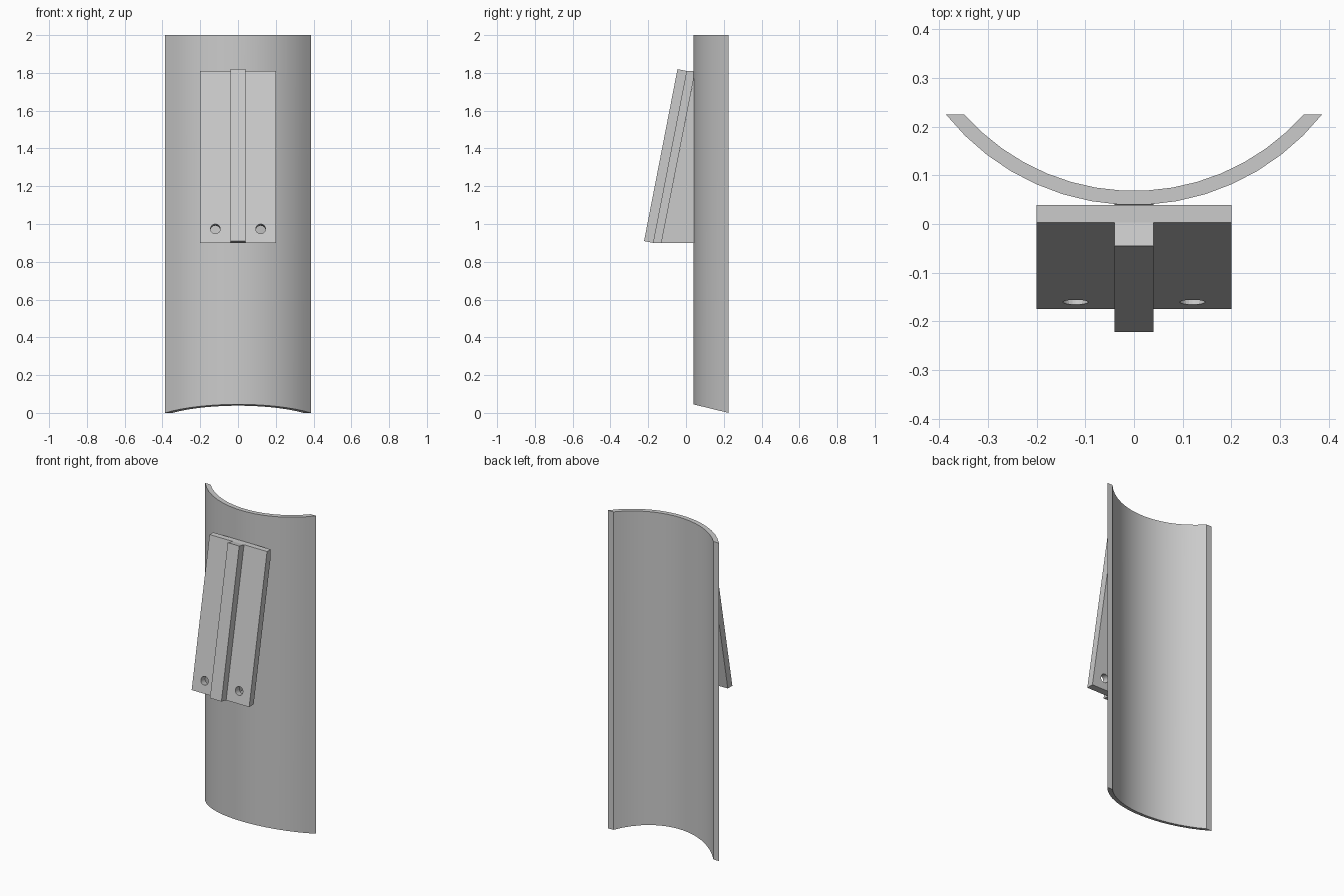
import bpy
import bmesh
import math
from mathutils import Vector, Matrix

if "Cube" in bpy.data.objects:
    bpy.data.objects.remove(bpy.data.objects["Cube"])

grey = bpy.data.materials.new("plain grey")
grey.use_nodes = True
COLOR = (0.6, 0.6, 0.6, 1.0)
grey.diffuse_color = COLOR
grey.node_tree.nodes["Principled BSDF"].inputs["Base Color"].default_value = COLOR


def extrude(name, outline, offset):
    """Solid made by sweeping a closed planar outline along an offset."""
    bm = bmesh.new()
    face = bm.faces.new([bm.verts.new(p) for p in outline])
    swept = bmesh.ops.extrude_face_region(bm, geom=[face])["geom"]
    verts = [g for g in swept if isinstance(g, bmesh.types.BMVert)]
    bmesh.ops.translate(bm, vec=offset, verts=verts)
    bmesh.ops.recalc_face_normals(bm, faces=bm.faces)
    mesh = bpy.data.meshes.new(name)
    bm.to_mesh(mesh)
    bm.free()
    mesh.materials.append(grey)
    obj = bpy.data.objects.new(name, mesh)
    bpy.context.collection.objects.link(obj)
    return obj


def side_profile(name, points, half_width):
    """Part with a side outline (y, z), centred across x."""
    return extrude(name, [(-half_width, y, z) for y, z in points],
                   Vector((2 * half_width, 0, 0)))


# Curved shell: two arcs trimmed by a flat back plane
CENTER_Y, BACK_Y, FRONT_Y = 0.533, 0.225, 0.04


def arc(radius, count=16):
    limit = math.acos((CENTER_Y - BACK_Y) / radius)
    angles = [limit * (2 * i / (count - 1) - 1) for i in range(count)]
    return [(radius * math.sin(a), CENTER_Y - radius * math.cos(a), 0) for a in angles]


shell = extrude("curved_shell", arc(0.494) + arc(0.465)[::-1], Vector((0, 0, 2)))
# Slanted lower edge
for v in shell.data.vertices:
    if v.co.z < 1:
        v.co.z = 0.045 * (BACK_Y - v.co.y) / (BACK_Y - FRONT_Y)
bpy.context.view_layer.objects.active = shell
shell.select_set(True)
bpy.ops.object.shade_smooth_by_angle(angle=math.radians(30))
shell.select_set(False)

# Tilted plate, its raised centre rib and the wedge holding it to the shell
plate = side_profile("tilted_plate", [(-0.175, 0.9), (-0.13, 0.9), (0.039, 1.76),
                                      (0.039, 1.81), (0.003, 1.81)], 0.2)
side_profile("centre_rib", [(-0.222, 0.91), (-0.175, 0.9),
                            (0.003, 1.81), (-0.045, 1.82)], 0.04)
side_profile("support_wedge", [(-0.13, 0.9), (0.045, 0.9), (0.045, 1.79)], 0.04)

# Two screw holes square to the plate
tilt = math.atan2(0.178, 0.91)
for side in (-1, 1):
    bm = bmesh.new()
    bmesh.ops.create_cone(bm, cap_ends=True, segments=24, radius1=0.026,
                          radius2=0.026, depth=0.2,
                          matrix=Matrix.Translation((side * 0.12, -0.14, 0.97))
                          @ Matrix.Rotation(math.pi / 2 - tilt, 4, 'X'))
    mesh = bpy.data.meshes.new("hole_cutter")
    bm.to_mesh(mesh)
    bm.free()
    mesh.materials.append(grey)
    cutter = bpy.data.objects.new("hole_cutter", mesh)
    bpy.context.collection.objects.link(cutter)
    cutter.hide_render = True
    cutter.hide_viewport = True
    cut = plate.modifiers.new("screw_hole", 'BOOLEAN')
    cut.operation = 'DIFFERENCE'
    cut.solver = 'EXACT'
    cut.object = cutter
